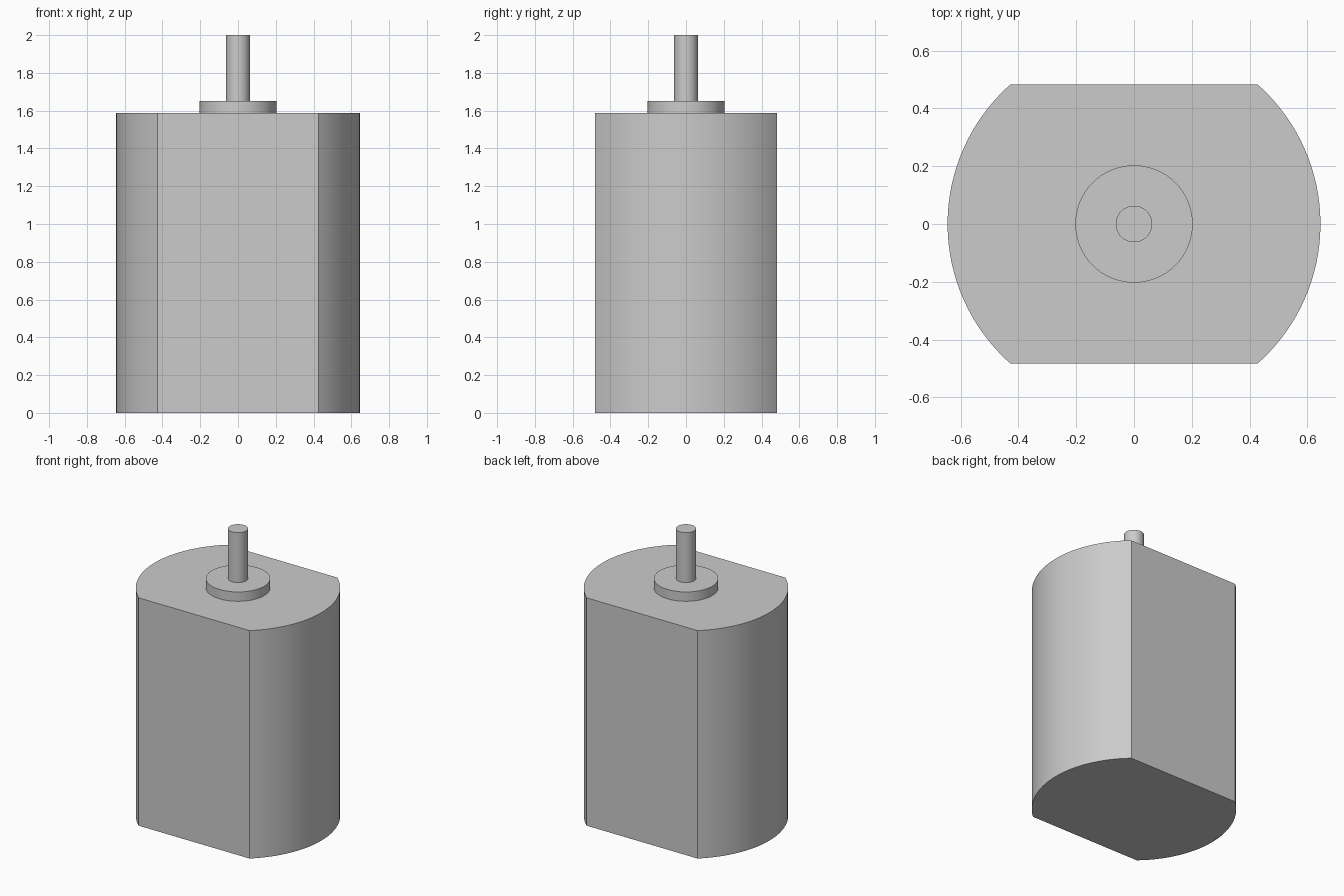
import bpy
import bmesh
import math

cube = bpy.data.objects.get("Cube")
if cube:
    bpy.data.objects.remove(cube, do_unlink=True)

GREY = (0.6, 0.6, 0.6, 1.0)
metal = bpy.data.materials.new("grey_metal")
metal.use_nodes = True
metal.diffuse_color = GREY
metal.node_tree.nodes["Principled BSDF"].inputs["Base Color"].default_value = GREY


def extrude_outline(name, outline, bottom, top):
    """Extrude a closed counter-clockwise outline into a capped prism."""
    bm = bmesh.new()
    base = bm.faces.new([bm.verts.new((x, y, bottom)) for x, y in outline])
    result = bmesh.ops.extrude_face_region(bm, geom=[base], use_keep_orig=True)
    raised = [v for v in result["geom"] if isinstance(v, bmesh.types.BMVert)]
    bmesh.ops.translate(bm, verts=raised, vec=(0, 0, top - bottom))
    bmesh.ops.recalc_face_normals(bm, faces=bm.faces)
    mesh = bpy.data.meshes.new(name)
    bm.to_mesh(mesh)
    bm.free()
    mesh.materials.append(metal)
    obj = bpy.data.objects.new(name, mesh)
    bpy.context.collection.objects.link(obj)
    bpy.ops.object.select_all(action="DESELECT")
    obj.select_set(True)
    bpy.context.view_layer.objects.active = obj
    bpy.ops.object.shade_smooth_by_angle(angle=math.radians(30))
    return obj


def arc(radius, start, end, steps):
    """Points along an arc, both ends included."""
    angles = [start + (end - start) * i / steps for i in range(steps + 1)]
    return [(radius * math.cos(a), radius * math.sin(a)) for a in angles]


def circle(radius, steps=64):
    return arc(radius, 0, 2 * math.pi, steps)[:-1]


# Motor can: a round body with flat front and back
BODY_RADIUS, HALF_DEPTH = 0.645, 0.483
BODY_TOP, BOSS_TOP, SHAFT_TOP = 1.587, 1.652, 2.0
corner = math.asin(HALF_DEPTH / BODY_RADIUS)
can_outline = (arc(BODY_RADIUS, -corner, corner, 32)
               + arc(BODY_RADIUS, math.pi - corner, math.pi + corner, 32))
extrude_outline("motor_body", can_outline, 0, BODY_TOP)

# Bearing boss and output shaft
extrude_outline("bearing_boss", circle(0.203), BODY_TOP, BOSS_TOP)
extrude_outline("output_shaft", circle(0.063), BOSS_TOP, SHAFT_TOP)
